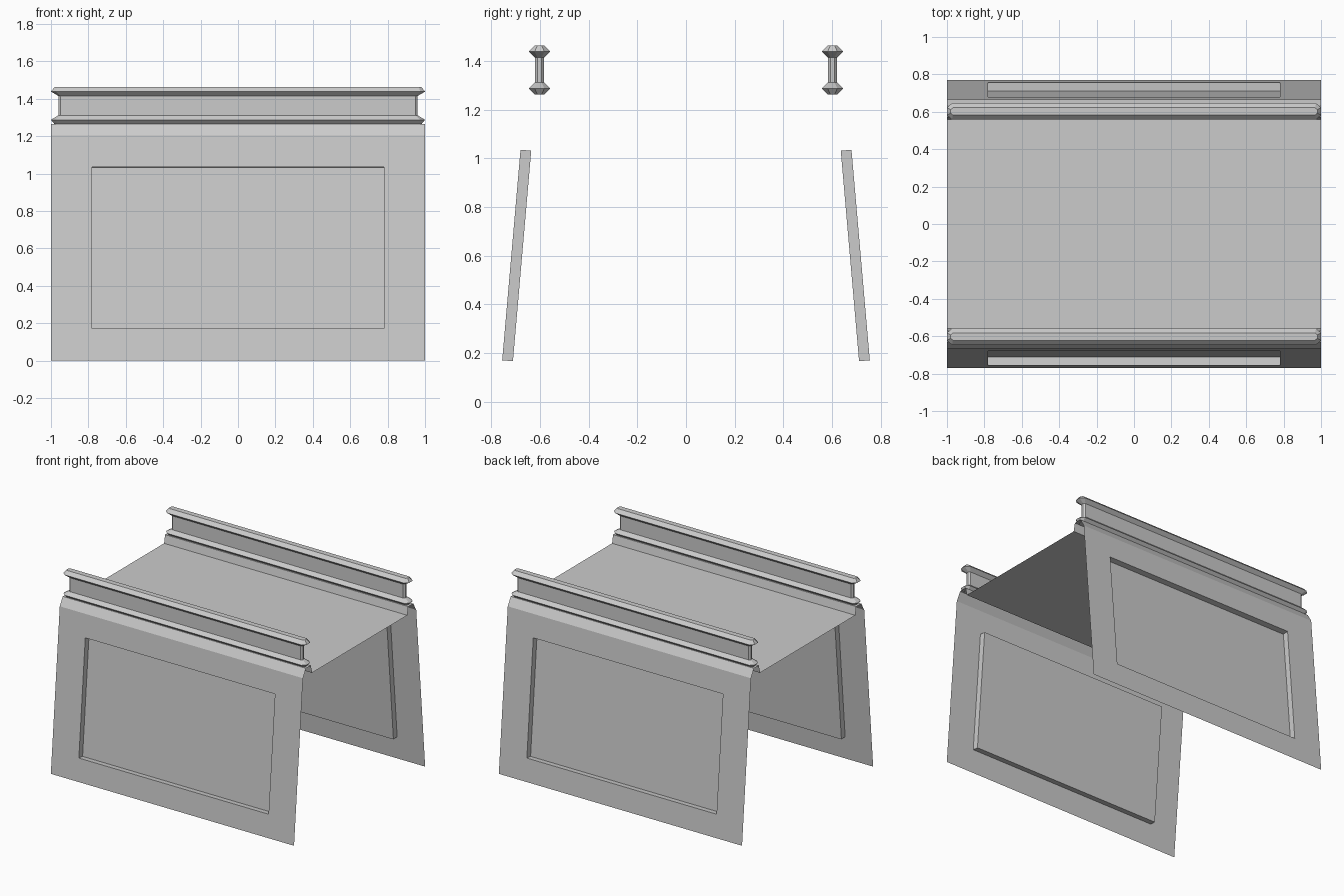
import bpy, bmesh

if "Cube" in bpy.data.objects:
    bpy.data.objects.remove(bpy.data.objects["Cube"])


def finish(bm, name):
    # Turn a bmesh into an object mirrored front to back
    mesh = bpy.data.meshes.new(name)
    bm.to_mesh(mesh)
    bm.free()
    obj = bpy.data.objects.new(name, mesh)
    bpy.context.collection.objects.link(obj)
    mod = obj.modifiers.new("front_back", "MIRROR")
    mod.use_axis = (False, True, False)
    mod.use_clip = True
    mod.merge_threshold = 0.0005
    return obj


def bridge(bm, a, b):
    for i in range(len(a)):
        j = (i + 1) % len(a)
        bm.faces.new((a[i], a[j], b[j], b[i]))


def wall_y(z):
    return -0.77 + 0.087 * z


# Leaning side wall with a recessed panel (thin sheet)
def make_wall():
    bm = bmesh.new()

    def ring(hx, z0, z1, depth=0.0):
        pts = [(-hx, z0), (hx, z0), (hx, z1), (-hx, z1)]
        return [bm.verts.new((x, wall_y(z) + depth, z - 0.087 * depth))
                for x, z in pts]

    outer = ring(1.0, 0.0, 1.205)
    opening = ring(0.78, 0.17, 1.035)
    back = ring(0.78, 0.17, 1.035, 0.044)
    bridge(bm, outer, opening)
    bridge(bm, opening, back)
    bm.faces.new(back)
    finish(bm, "side_wall")


# Deck sheet with chamfered curb, extruded along x
def make_deck():
    bm = bmesh.new()
    profile = [(wall_y(1.205), 1.205), (-0.63, 1.265), (-0.572, 1.265),
               (-0.56, 1.205), (0.0, 1.205)]
    left = [bm.verts.new((-1, y, z)) for y, z in profile]
    right = [bm.verts.new((1, y, z)) for y, z in profile]
    for i in range(len(profile) - 1):
        bm.faces.new((left[i], right[i], right[i + 1], left[i + 1]))
    finish(bm, "deck_and_curb")


# Rail: stacked rectangles with clipped corners, wide at both flanges
def make_rail():
    bm = bmesh.new()
    sections = [(1.263, 0.98, 0.02), (1.287, 1.0, 0.044), (1.311, 0.96, 0.019),
                (1.414, 0.96, 0.019), (1.438, 1.0, 0.044), (1.463, 0.98, 0.02)]
    rings = []
    for z, hx, hy in sections:
        cx, cy = hx - hy * 0.6, hy * 0.45
        pts = [(-cx, -hy), (cx, -hy), (hx, -cy), (hx, cy),
               (cx, hy), (-cx, hy), (-hx, cy), (-hx, -cy)]
        rings.append([bm.verts.new((x, y - 0.602, z)) for x, y in pts])
    for a, b in zip(rings, rings[1:]):
        bridge(bm, a, b)
    bm.faces.new(rings[0][::-1])
    bm.faces.new(rings[-1])
    finish(bm, "rail")


make_wall()
make_deck()
make_rail()
